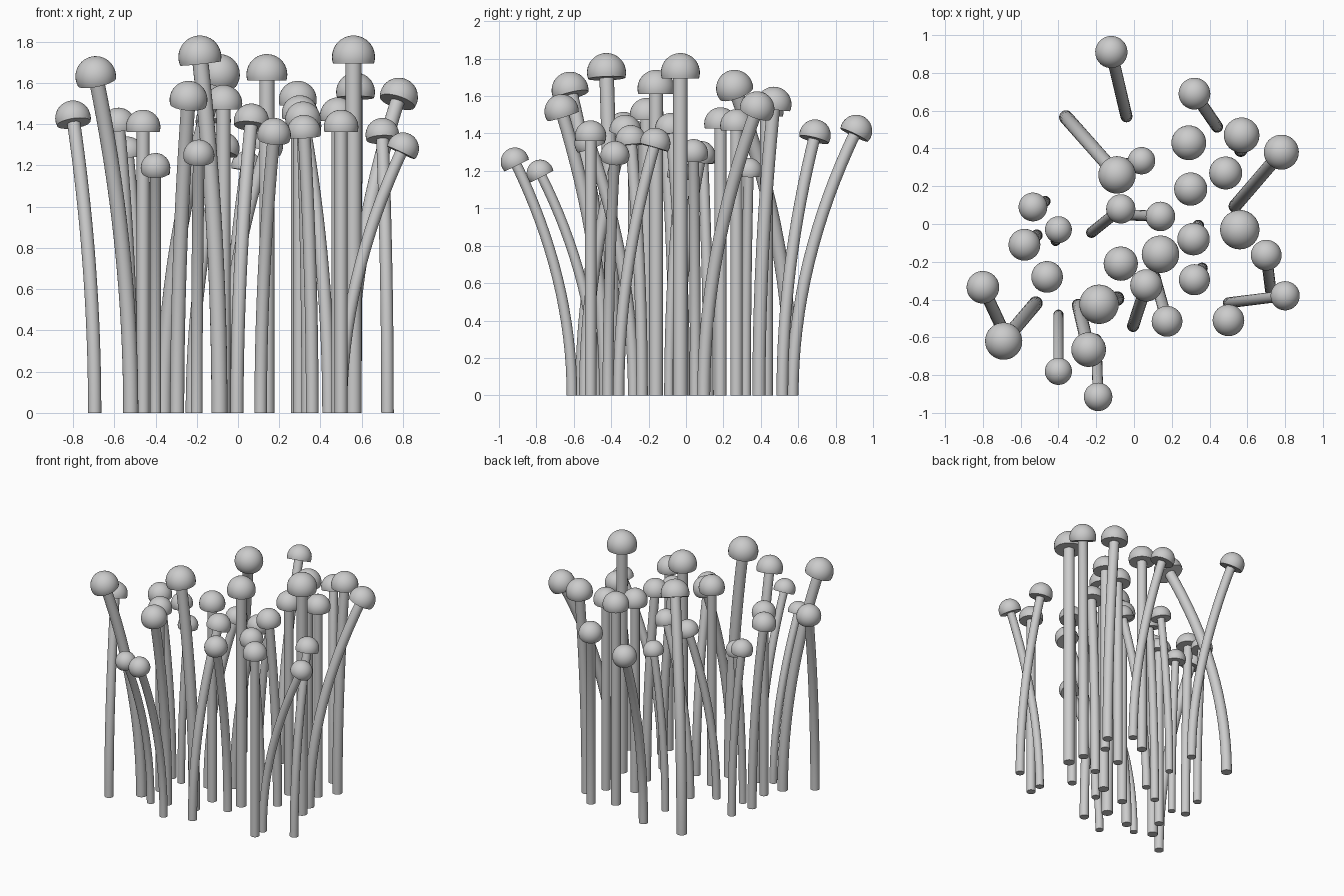
import bpy
import bmesh
from math import radians
from mathutils import Matrix, Vector

cube = bpy.data.objects.get("Cube")
if cube:
    bpy.data.objects.remove(cube, do_unlink=True)

GREY = (0.6, 0.6, 0.6, 1)
grey = bpy.data.materials.new("pale grey")
grey.use_nodes = True
grey.diffuse_color = GREY
grey.node_tree.nodes["Principled BSDF"].inputs["Base Color"].default_value = GREY

# Proportions relative to each mushroom's height
CAP_RADIUS = 0.057
STEM_RADIUS = 0.0212

# Straight mushrooms: x, y, height
UPRIGHT = [
    (.29, .43, 1.61), (.485, .27, 1.53), (.3, .185, 1.54), (-.46, -.28, 1.47),
    (.56, -.03, 1.83), (.14, -.16, 1.74), (-.07, -.21, 1.59), (.5, -.51, 1.47),
]

# Bent mushrooms: foot x, foot y, cap x, cap y, height
LEANING = [
    (-.04, .57, -.12, .91, 1.5),
    (.44, .515, .32, .69, 1.475),
    (.565, .39, .57, .47, 1.65),
    (.535, .095, .78, .38, 1.625),
    (-.05, .32, .04, .335, 1.27),
    (-.36, .565, -.09, .26, 1.74),
    (-.47, .12, -.535, .09, 1.34),
    (-.415, -.09, -.4, -.03, 1.25),
    (-.515, -.06, -.58, -.11, 1.48),
    (-.225, -.045, -.07, .08, 1.36),
    (-.07, .05, .14, .04, 1.37),
    (.34, -.01, .315, -.08, 1.51),
    (.36, -.235, .32, -.295, 1.445),
    (-.005, -.54, .065, -.325, 1.5),
    (.11, -.28, .175, -.515, 1.43),
    (.725, -.36, .7, -.165, 1.43),
    (.5, -.417, .8, -.38, 1.36),
    (-.695, -.56, -.8, -.335, 1.515),
    (-.52, -.42, -.69, -.62, 1.73),
    (-.09, -.395, -.185, -.425, 1.83),
    (-.295, -.43, -.24, -.665, 1.61),
    (-.4, -.48, -.4, -.78, 1.26),
    (-.2, -.61, -.19, -.915, 1.325),
]


def finish(bm, name):
    """Turn a bmesh into a smooth shaded object with sharp rims."""
    bmesh.ops.recalc_face_normals(bm, faces=bm.faces)
    mesh = bpy.data.meshes.new(name)
    bm.to_mesh(mesh)
    bm.free()
    mesh.materials.append(grey)
    obj = bpy.data.objects.new(name, mesh)
    bpy.context.collection.objects.link(obj)
    bpy.ops.object.select_all(action="DESELECT")
    obj.select_set(True)
    bpy.context.view_layer.objects.active = obj
    bpy.ops.object.shade_smooth_by_angle(angle=radians(40))


def add_stem(foot, top, radius, sides=20, steps=16):
    """Round stem that leaves the ground upright and bends steadily."""
    bm = bmesh.new()
    rings = []
    lean = Vector((top.x - foot.x, top.y - foot.y, 0))
    for i in range(steps + 1):
        t = i / steps
        centre = foot + lean * t * t + Vector((0, 0, top.z * t))
        tilt = (lean * 2 * t + Vector((0, 0, top.z))).normalized()
        turn = Vector((0, 0, 1)).rotation_difference(tilt).to_matrix().to_4x4()
        ring = bmesh.ops.create_circle(
            bm, segments=sides, radius=radius,
            matrix=Matrix.Translation(centre) @ turn)["verts"]
        rings.append(ring)
    for low, high in zip(rings, rings[1:]):
        for k in range(sides):
            n = (k + 1) % sides
            bm.faces.new((low[k], low[n], high[n], high[k]))
    bm.faces.new(rings[0])
    bm.faces.new(rings[-1])
    finish(bm, "stem")
    return tilt


def add_cap(centre, axis, radius):
    """Dome cut flat a little below its widest line."""
    bm = bmesh.new()
    bmesh.ops.create_uvsphere(bm, u_segments=32, v_segments=20, radius=radius)
    cut = bmesh.ops.bisect_plane(
        bm, geom=bm.verts[:] + bm.edges[:] + bm.faces[:],
        plane_co=(0, 0, -0.3 * radius), plane_no=(0, 0, -1), clear_outer=True)
    rim = [e for e in cut["geom_cut"] if isinstance(e, bmesh.types.BMEdge)]
    bmesh.ops.edgeloop_fill(bm, edges=rim)
    turn = Vector((0, 0, 1)).rotation_difference(axis).to_matrix().to_4x4()
    bm.transform(Matrix.Translation(centre) @ turn)
    finish(bm, "cap")


# Grow the cluster
straight = [(x, y, x, y, h) for x, y, h in UPRIGHT]
for fx, fy, cx, cy, height in straight + LEANING:
    cap_radius = CAP_RADIUS * height
    centre = Vector((cx, cy, height - cap_radius))
    axis = add_stem(Vector((fx, fy, 0)), centre, STEM_RADIUS * height)
    add_cap(centre, axis, cap_radius)
